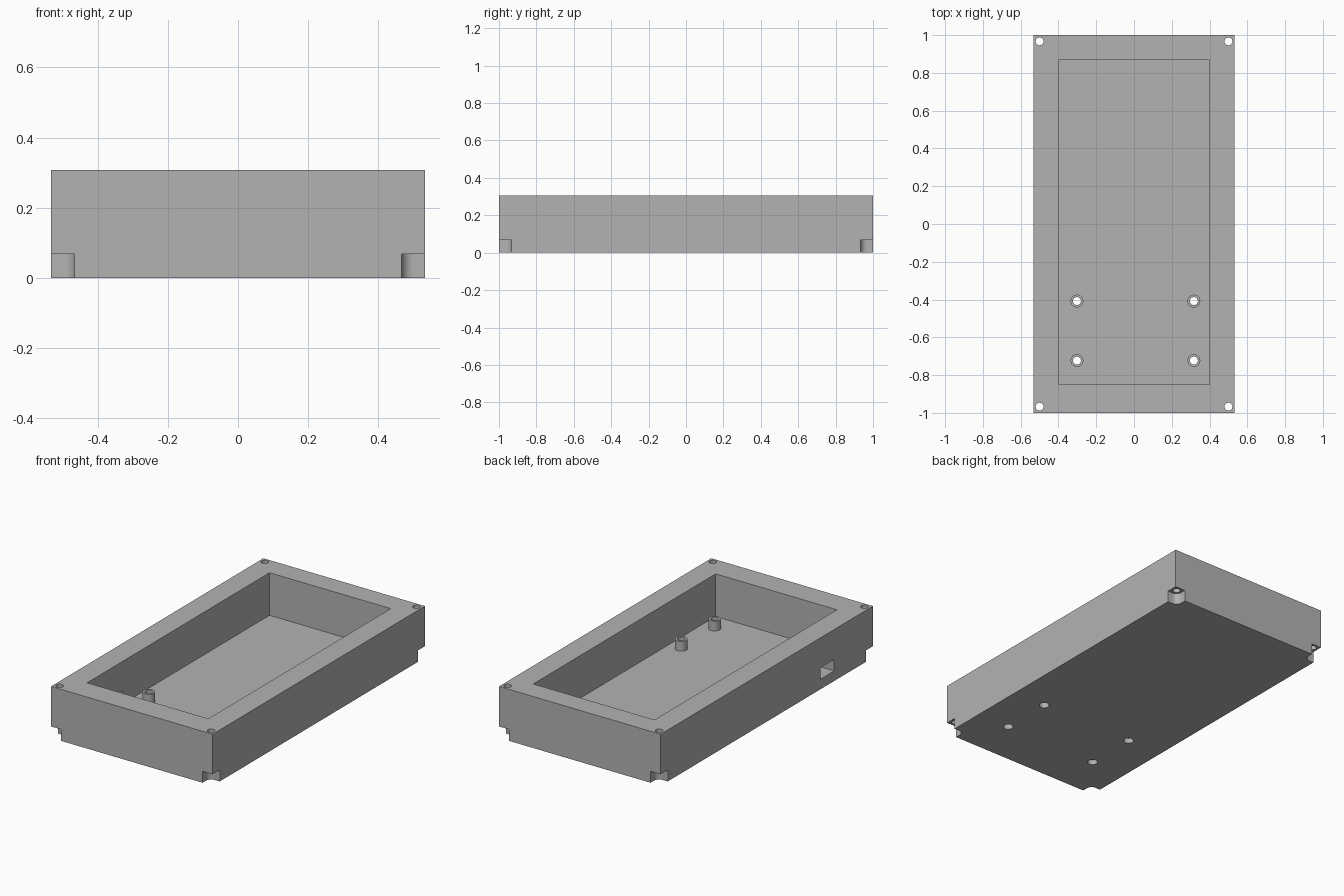
import bpy, bmesh
from mathutils import Matrix, Vector

cube = bpy.data.objects.get("Cube")
if cube:
    bpy.data.objects.remove(cube, do_unlink=True)

W, L, H = 0.533, 1.0, 0.307     # half width, half length, height
FLOOR = 0.053
NOTCH = 0.068

grey = bpy.data.materials.new("plain grey")
grey.use_nodes = True
grey.diffuse_color = (0.45, 0.45, 0.45, 1)
grey.node_tree.nodes["Principled BSDF"].inputs["Base Color"].default_value = (0.45, 0.45, 0.45, 1)


def finish(name, bm):
    mesh = bpy.data.meshes.new(name)
    bm.to_mesh(mesh)
    bm.free()
    mesh.materials.append(grey)
    obj = bpy.data.objects.new(name, mesh)
    bpy.context.collection.objects.link(obj)
    return obj


def box(name, low, high, corner=0):
    """Box between two points, with optional rounded vertical edges."""
    low, high = Vector(low), Vector(high)
    bm = bmesh.new()
    bmesh.ops.create_cube(bm, size=1)
    bmesh.ops.scale(bm, vec=high - low, verts=bm.verts)
    bmesh.ops.translate(bm, vec=(low + high) / 2, verts=bm.verts)
    if corner:
        upright = [e for e in bm.edges
                   if abs(e.verts[0].co.z - e.verts[1].co.z) > 0.001]
        bmesh.ops.bevel(bm, geom=upright, offset=corner, segments=10,
                        profile=0.5, affect='EDGES')
    return finish(name, bm)


def cylinder(name, x, y, z0, z1, r):
    bm = bmesh.new()
    bmesh.ops.create_cone(bm, cap_ends=True, segments=40, radius1=r, radius2=r,
                          depth=z1 - z0,
                          matrix=Matrix.Translation((x, y, (z0 + z1) / 2)))
    return finish(name, bm)


def select_only(obj):
    bpy.ops.object.select_all(action='DESELECT')
    obj.select_set(True)
    bpy.context.view_layer.objects.active = obj


def cut(target, cutter):
    """Subtract the cutter from the target, then discard it."""
    cutter.hide_render = True
    mod = target.modifiers.new("cut", 'BOOLEAN')
    mod.operation = 'DIFFERENCE'
    mod.solver = 'EXACT'
    mod.object = cutter
    select_only(target)
    bpy.ops.object.modifier_apply(modifier=mod.name)
    bpy.data.objects.remove(cutter, do_unlink=True)


# Tray with an open cavity
case = box("case_tray", (-W, -L, 0), (W, L, H))
cut(case, box("cavity_cutter", (-0.4, -0.85, FLOOR), (0.4, 0.868, 0.5)))

# Port opening through the right wall
cut(case, box("port_cutter", (-0.6, -0.635, 0.06), (-0.35, -0.505, 0.128)))

# Corner notches and screw holes
for sx in (-1, 1):
    for sy in (-1, 1):
        xs = sorted((sx * (W - 0.067), sx * (W + 0.1)))
        ys = sorted((sy * (L - 0.067), sy * (L + 0.1)))
        cut(case, box("notch_cutter", (xs[0], ys[0], -0.1), (xs[1], ys[1], NOTCH), 0.035))
        cut(case, cylinder("screw_cutter", sx * 0.5, sy * 0.967, -0.1, 0.5, 0.021))

# Hollow standoffs, with wider recesses under the floor
parts = [case]
for x in (-0.302, 0.317):
    for y in (-0.408, -0.723):
        post = cylinder("standoff", x, y, FLOOR, FLOOR + 0.058, 0.034)
        for target in (post, case):
            cut(target, cylinder("bore_cutter", x, y, -0.1, 0.5, 0.021))
        cut(case, cylinder("recess_cutter", x, y, -0.1, 0.03, 0.028))
        parts.append(post)

for obj in parts:
    select_only(obj)
    bpy.ops.object.shade_smooth_by_angle(angle=0.5)
